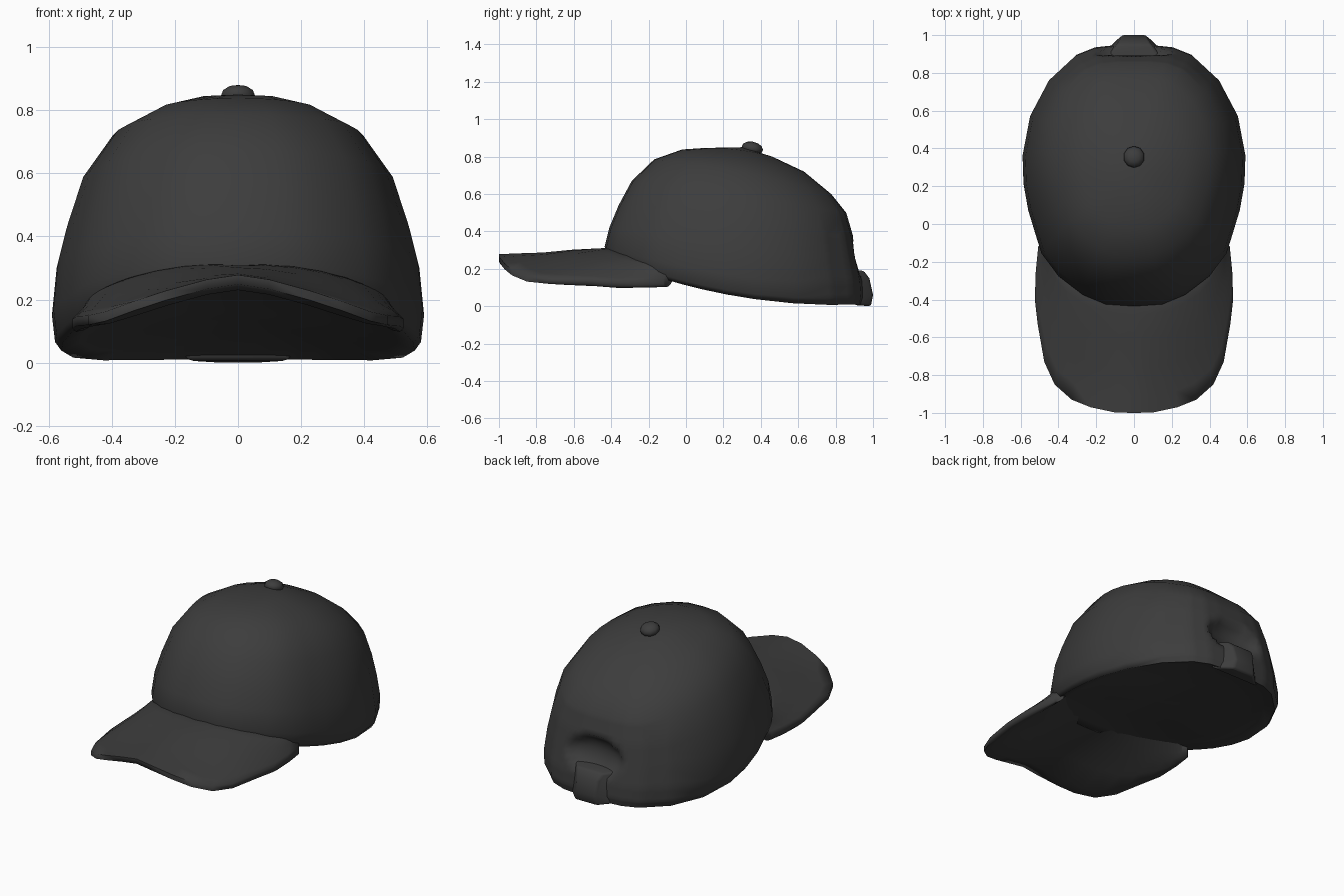
import bpy, bmesh, math
from mathutils import Vector

if "Cube" in bpy.data.objects:
    bpy.data.objects.remove(bpy.data.objects["Cube"])

# One dark cloth colour
cloth = bpy.data.materials.new("charcoal cloth")
cloth.use_nodes = True
COLOR = (0.046, 0.046, 0.046, 1)
cloth.diffuse_color = COLOR
bsdf = next(n for n in cloth.node_tree.nodes if n.type == 'BSDF_PRINCIPLED')
bsdf.inputs["Base Color"].default_value = COLOR
bsdf.inputs["Roughness"].default_value = 0.9


def finish(bm, name, angle, bevel=0.0):
    """Turn a bmesh into a smooth-shaded object with an optional bevel."""
    bmesh.ops.recalc_face_normals(bm, faces=bm.faces)
    me = bpy.data.meshes.new(name)
    bm.to_mesh(me)
    bm.free()
    me.materials.append(cloth)
    ob = bpy.data.objects.new(name, me)
    bpy.context.collection.objects.link(ob)
    if bevel:
        m = ob.modifiers.new("soft edge", 'BEVEL')
        m.width, m.segments, m.limit_method = bevel, 2, 'ANGLE'
    bpy.ops.object.select_all(action='DESELECT')
    ob.select_set(True)
    bpy.context.view_layer.objects.active = ob
    bpy.ops.object.shade_smooth_by_angle(angle=math.radians(angle))


def bridge(bm, a, b):
    """Join two closed loops of vertices with quads."""
    for i in range(len(a)):
        j = (i + 1) % len(a)
        bm.faces.new((a[i], a[j], b[j], b[i]))


def fan(bm, loop, centre):
    """Close a loop with triangles around a centre point."""
    c = bm.verts.new(centre)
    for i in range(len(loop)):
        bm.faces.new((loop[i], loop[(i + 1) % len(loop)], c))


# Crown: rings of one egg-shaped outline, tilted and scaled up to the top
half = [(0, -.43), (.15, -.42), (.27, -.37), (.40, -.27), (.49, -.15),
        (.53, -.02), (.56, .08), (.585, .22), (.59, .37), (.55, .58),
        (.45, .77), (.31, .90), (.21, .94), (.10, .952), (0, .952)]
outline = half + [(-x, y) for x, y in half[-2:0:-1]]
# front y, front z, half width, side z, back y, back z
rings = [(-.42, .25, .560, .038, .935, .010),
         (-.425, .27, .580, .065, .945, .05),
         (-.435, .32, .59, .15, .94, .13),
         (-.41, .42, .575, .30, .915, .25),
         (-.36, .54, .545, .42, .89, .38),
         (-.29, .67, .495, .57, .855, .50),
         (-.17, .785, .40, .70, .775, .60),
         (-.02, .838, .275, .775, .63, .72),
         (.10, .846, .13, .832, .46, .80)]
MID = .58
bm = bmesh.new()
loops = []
for yf, zf, w, zs, yb, zb in rings:
    loop = []
    for px, py in outline:
        v = (py + .43) / 1.38
        z = (zf * (v - MID) * (v - 1) / MID + zs * v * (v - 1) / (MID * (MID - 1))
             + zb * v * (v - MID) / (1 - MID))
        loop.append(bm.verts.new((px / .59 * w, yf + (yb - yf) * v, z)))
    loops.append(loop)
for a, b in zip(loops, loops[1:]):
    bridge(bm, a, b)
fan(bm, loops[-1], (0, .30, .85))

# Shallow hollow underside
centre = Vector((0, .2, .155))
lip = loops[0]
for inset, lift in ((.1, .012), (.5, .012)):
    points = [v.co.lerp(centre, inset) + Vector((0, 0, lift)) for v in loops[0]]
    ring = [bm.verts.new(p) for p in points]
    bridge(bm, lip, ring)
    lip = ring
fan(bm, lip, centre)

# Arched hollow pressed into the back of the crown
back = [f for f in bm.faces if f.calc_center_median().y > .78
        and .02 < f.calc_center_median().z < .46]
edges = list({e for f in back for e in f.edges})
bmesh.ops.subdivide_edges(bm, edges=edges, cuts=3, use_grid_fill=True)
for v in bm.verts:
    if v.co.y > .75:
        d = (v.co.x / .19) ** 2 + ((v.co.z - .26) / .11) ** 2
        if d < 1:
            v.co.y -= .075 * (1 - d) ** .6
bmesh.ops.triangulate(bm, faces=[f for f in bm.faces if len(f.verts) > 4])
finish(bm, "crown", 80)

# Brim: arched slab between the crown seam and the outer edge
inner = [(0, -.41), (.08, -.405), (.17, -.39), (.26, -.35), (.34, -.30),
         (.39, -.25), (.43, -.19), (.45, -.15), (.46, -.12), (.47, -.08)]
outer = [(0, -1), (.10, -.998), (.23, -.97), (.33, -.93), (.42, -.85),
         (.475, -.73), (.51, -.53), (.525, -.40), (.52, -.25), (.507, -.12)]
inner = [(-x, y) for x, y in inner[:0:-1]] + inner
outer = [(-x, y) for x, y in outer[:0:-1]] + outer
# fraction from seam to edge and thickness below the arch
top_side = [(0, 0), (.12, 0), (.35, 0), (.6, 0), (.85, 0), (1, .004)]
underside = [(1, .034), (.85, .052), (.5, .062), (.2, .06), (0, .055), (-.25, .035)]


def arch(x, y):
    """Height of the brim: round at the seam, closer to a tent at the tip."""
    t = max(0, min(1, (-y - .43) / .37))
    tent = .22 * (math.sqrt(x * x + .003) - .055) + .2 * x * x
    return .308 - .026 * t * t - (1 - t) * .6 * x * x - t * tent


bm = bmesh.new()
columns = []
for (ax, ay), (bx, by) in zip(inner, outer):
    column = []
    for f, drop in top_side + underside:
        x, y = ax + (bx - ax) * f, ay + (by - ay) * f
        column.append(bm.verts.new((x, y, arch(x, y) - drop)))
    # soft rise where the top side meets the crown
    for v, (f, drop) in zip(column, top_side):
        v.co.z += .1 * abs(ax) * (1 - f) ** 2
    columns.append(column)
for a, b in zip(columns, columns[1:]):
    bridge(bm, a, b)
bm.faces.new(columns[0])
bm.faces.new(columns[-1])
finish(bm, "brim", 80)

# Button on top
bm = bmesh.new()
bmesh.ops.create_uvsphere(bm, u_segments=10, v_segments=6, radius=1)
for v in bm.verts:
    x, y, z = v.co
    v.co = (x * .057, y * .057 + .355, z * .036 + .844 - y * .008)
finish(bm, "top_button", 60)

# Strap tab at the back: side profile as y, z and half width
profile = [(.86, .195, .16), (.95, .19, .09), (.98, .15, .075),
           (1.0, .06, .065), (.988, 0, .075), (.90, .006, .17)]
bm = bmesh.new()
sides = [[bm.verts.new((s * w, y, z)) for y, z, w in profile] for s in (-1, 1)]
for side in sides:
    bm.faces.new(side)
bridge(bm, *sides)
finish(bm, "strap_tab", 75, bevel=.012)
